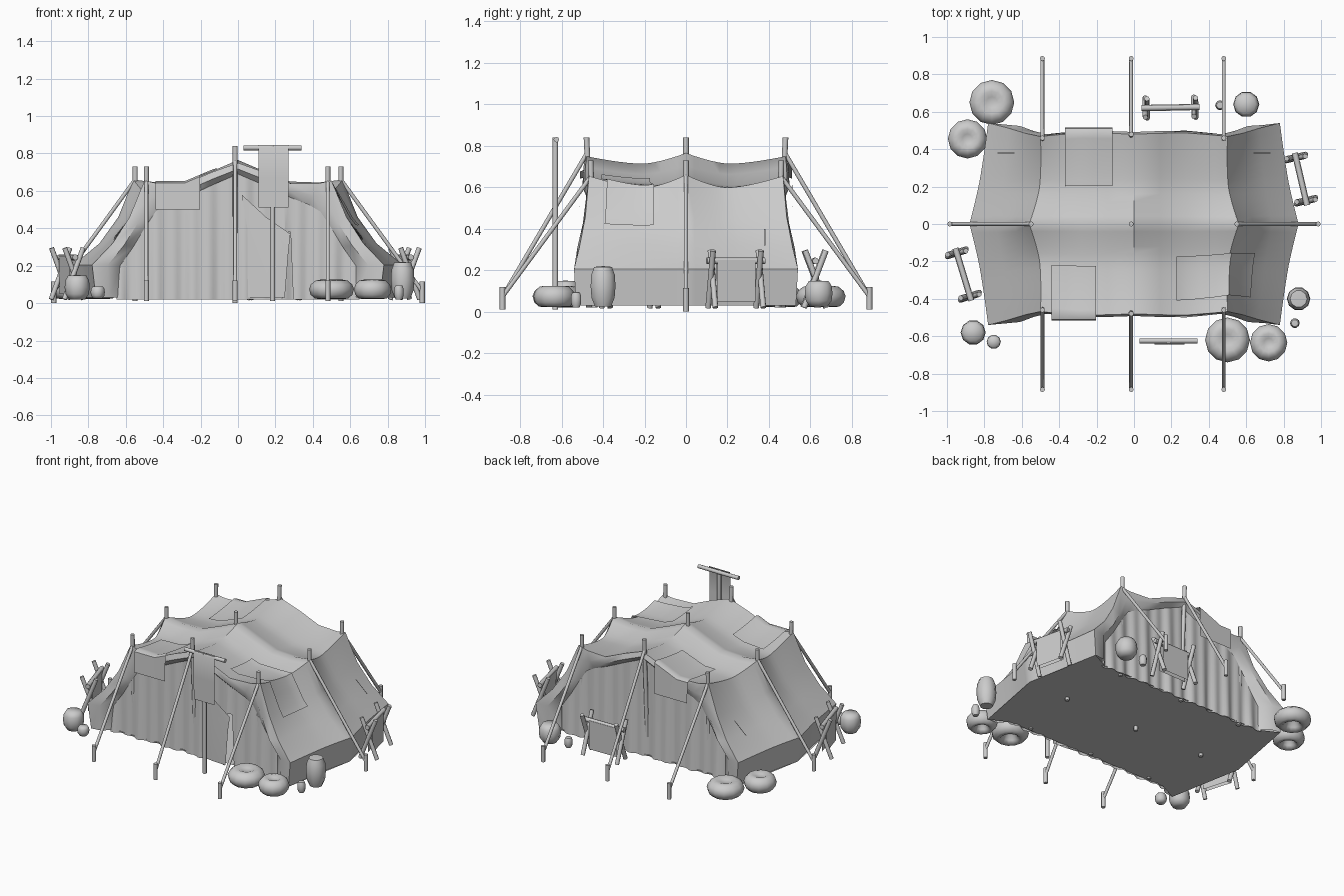
import bpy, bmesh, math
from mathutils import Vector, Matrix

cube = bpy.data.objects.get("Cube")
if cube:
    bpy.data.objects.remove(cube, do_unlink=True)

grey = bpy.data.materials.new("plain_grey")
grey.use_nodes = True
grey.diffuse_color = (0.6, 0.6, 0.6, 1)
grey.node_tree.nodes["Principled BSDF"].inputs["Base Color"].default_value = (0.6, 0.6, 0.6, 1)


def finish(name, bm, angle=35):
    mesh = bpy.data.meshes.new(name)
    bmesh.ops.recalc_face_normals(bm, faces=bm.faces)
    bm.to_mesh(mesh)
    bm.free()
    mesh.materials.append(grey)
    ob = bpy.data.objects.new(name, mesh)
    bpy.context.collection.objects.link(ob)
    bpy.ops.object.select_all(action='DESELECT')
    bpy.context.view_layer.objects.active = ob
    ob.select_set(True)
    bpy.ops.object.shade_smooth_by_angle(angle=math.radians(angle))
    return ob


def sheet(name, rows, closed=False, angle=35):
    """Skin a grid of points given as rows."""
    bm = bmesh.new()
    grid = [[bm.verts.new(p) for p in row] for row in rows]
    for a, b in zip(grid, grid[1:]):
        n = len(a)
        for i in range(n if closed else n - 1):
            j = (i + 1) % n
            bm.faces.new((a[i], a[j], b[j], b[i]))
    bmesh.ops.remove_doubles(bm, verts=bm.verts, dist=0.0001)
    return finish(name, bm, angle)


def rod(name, start, end, r=0.0135, sides=8):
    a, b = Vector(start), Vector(end)
    bm = bmesh.new()
    turn = (b - a).to_track_quat('Z', 'Y').to_matrix().to_4x4()
    bmesh.ops.create_cone(bm, cap_ends=True, segments=sides, radius1=r, radius2=r,
                          depth=(b - a).length,
                          matrix=Matrix.Translation((a + b) / 2) @ turn)
    return finish(name, bm, 50)


def lathe(name, x, y, profile, sides=12):
    rows = []
    for r, z in profile:
        rows.append([(x + r * math.cos(math.tau * k / sides),
                      y + r * math.sin(math.tau * k / sides), z) for k in range(sides)])
    return sheet(name, rows, True, 60)


# Tent canopy: nine stations from ridge to hem; v runs front to back
def station(k, v):
    a = min(abs(v), 1)
    t = min(a / .42, (1 - a) / .58, 1)
    s = 1 - (1 - t) ** 1.5
    x, y, z = [
        (0, .48, .765 - .015 * a - .045 * s),
        (.14, .485, .705 - .005 * a - .04 * s),
        (.28, .487, .65 - .01 * a - .035 * s),
        (.43, .475, .645 - .005 * a - .04 * s),
        (.56 - .06 * a - .03 * s, .468, .66 - .005 * a - .06 * s),
        (.64 - .06 * a - .02 * s, .485, .46 - .02 * s),
        (.74 - .07 * a - .01 * s, .512, .32),
        (.88 - .10 * a - .012 * s, .54, .205),
        (.86 - .10 * a - .012 * s, .53, .03)][k]
    return Vector((x, y * v, z))


def surface(u, v, lift=0.0):
    t = abs(u)
    k = min(int(t), 7)
    p = station(k, v).lerp(station(k + 1, v), t - k)
    p.x += lift * min(t / 5, 1)
    p.z += lift
    p.x *= -1 if u < 0 else 1
    return p


VS = [i / 12 - 1 for i in range(25)]
sheet("canopy", [[surface(u, v) for v in VS] for u in range(-8, 9)], angle=40)

# Ground sheet, narrowed between the corner flares
floor = bmesh.new()
half = [surface(8, -1), surface(8, 0), surface(8, 1), Vector((.63, .465, .03))]
ring = [Vector((.63, -.465, .03))] + half
ring += [Vector((-p.x, -p.y, p.z)) for p in ring]
floor.faces.new([floor.verts.new(p) for p in ring])
bmesh.ops.triangulate(floor, faces=floor.faces)
finish("ground_sheet", floor)

# Inner rim of the gable bands, matching the canopy stations
RIM = [(0, .69), (.14, .63), (.28, .565), (.38, .525), (.44, .49),
       (.50, .40), (.56, .30), (.63, .20), (.63, .03)]


def rim_height(x):
    x = abs(x)
    for (x0, z0), (x1, z1) in zip(RIM, RIM[1:]):
        if x0 <= x <= x1 and x1 > x0:
            return z0 + (z1 - z0) * (x - x0) / (x1 - x0)
    return RIM[-2][1]


for side, label in ((-1, "front"), (1, "back")):
    # Rolled band below the canopy edge
    rows = []
    for u in range(-8, 9):
        outer = surface(u, side)
        x, z = RIM[abs(u)]
        inner = Vector((math.copysign(x, u), side * .465, z))
        mid = outer.lerp(inner, .55)
        mid.y = outer.y + side * (.012 if abs(u) < 7 else -.01)
        rows.append([outer, mid, inner])
    sheet(label + "_band", rows, angle=50)

    # Pleated curtain, with a narrow doorway in the front
    cols = 88
    low, high = [], []
    for i in range(cols + 1):
        x = -.65 + 1.3 * i / cols
        fold = .012 * math.sin(x * 47) * math.cos(x * 19 + side)
        door = side < 0 and .24 < x < .29
        low.append(Vector((x, side * (.468 + 1.3 * fold), .38 if door else .02)))
        high.append(Vector((x, side * (.46 + .4 * fold), rim_height(x) + .02)))
    sheet(label + "_curtain", [low, [a.lerp(b, .5) for a, b in zip(low, high)], high], angle=30)

# Door flap beside the opening
sheet("door_flap", [[(.02, -.475, .58), (.15, -.485, .46), (.28, -.49, .37)],
                    [(.05, -.475, .40), (.16, -.49, .36), (.27, -.495, .28)],
                    [(.05, -.475, .03), (.15, -.49, .03), (.25, -.495, .03)]])


# Cloth patches laid over the canopy
def patch(name, us, v0, v1, hang=None, skew=0.0):
    n = 10
    rows = []
    for j in range(n + 1):
        f = j / n
        rows.append([surface(u, v0 + (v1 - v0) * f + skew * i / len(us), .012)
                     for i, u in enumerate(us)])
    if hang:
        side = math.copysign(1, v1)
        rows.append([Vector((p.x, side * .51, p.z - .01)) for p in rows[-1]])
        rows.append([Vector((p.x, side * .515, hang)) for p in rows[-1]])
    sheet(name, rows)


patch("front_patch", (-3.05, -3, -2.5, -2, -1.42), -.46, -1, .50)
patch("back_patch", (-2.55, -2, -1.5, -1, -.8), .42, 1, .50)
patch("side_patch", (1.6, 2, 2.5, 3, 3.5, 4, 4.5, 5, 5.3), -.84, -.36, None, .05)

# Slits on the slopes
for s in (-1, 1):
    sheet("slope_slit", [[(s * (.64 + d), .38 + w, .40 - d * .9) for d in (0, .09)]
                         for w in (-.003, .003)])

# Tent poles, guy ropes and pegs
for x, y, top in ((-.49, .46, .73), (-.015, .48, .84), (.48, .46, .73)):
    for s in (-1, 1):
        rod("tent_pole", (x, s * .44, .02), (x, s * y, top))
        rod("guy_rope", (x, s * y, top - .08), (x, s * .88, .08), .0105)
        rod("peg", (x, s * .885, .01), (x, s * .885, .12))
rod("centre_pole", (-.015, 0, 0), (-.015, 0, .84))
for s in (-1, 1):
    rod("side_pole", (s * .55, 0, .01), (s * .55, 0, .73))
    rod("side_rope", (s * .55, 0, .66), (s * .98, 0, .07), .0105)
    rod("side_peg", (s * .985, 0, 0), (s * .985, 0, .115))

# Banner on its stand
rod("banner_pole", (.185, -.63, .01), (.185, -.63, .84))
rod("banner_bar", (.03, -.625, .83), (.34, -.625, .83))
sheet("banner", [[(.11, y, z), (.27, y, z)] for y, z in
                 ((-.638, .845), (-.645, .83), (-.645, .67), (-.643, .51))])


# Drying racks: two crossed pairs, a bar and a hanging cloth
def rack(a, b):
    a, b = Vector(a), Vector(b)
    along = (b - a).normalized()
    across = Vector((-along.y, along.x, 0))
    up = Vector((0, 0, 1))
    for end in (a + along * .025, b - along * .025):
        for s in (-1, 1):
            shift = along * s * .005
            rod("rack_leg", end + shift - across * s * .055 + up * .02,
                end + shift + across * s * .05 + up * .295, .014)
    rod("rack_bar", a + up * .245, b + up * .245, .016)
    p, q = a + along * .05, b - along * .05
    sheet("rack_cloth", [[p + across * o + up * z, q + across * o + up * z]
                         for o, z in ((.015, .05), (.017, .25), (-.017, .25), (-.015, .05))])


rack((.04, .62, 0), (.35, .625, 0))
rack((.86, .38, 0), (.925, .10, 0))
rack((-.955, -.13, 0), (-.87, -.41, 0))

# Soft sacks, dimpled on top and hollow below
for x, y, r in ((-.76, .65, .12), (-.89, .455, .105), (.50, -.62, .12), (.72, -.635, .10)):
    lathe("sack", x, y, [(0, .108), (.25 * r, .113), (.5 * r, .125), (.72 * r, .12),
                         (.92 * r, .1), (r, .075), (.93 * r, .045), (.75 * r, .025),
                         (.55 * r, .022), (.38 * r, .04), (.3 * r, .07), (0, .08)])

# Jars and barrel
for name, x, y, r, z0, z1 in (("barrel", .88, -.40, .063, .025, .22),
                              ("small_jar", .86, -.53, .026, .02, .095),
                              ("wide_jar", -.86, -.58, .067, .02, .15),
                              ("low_jar", -.75, -.63, .038, .025, .09),
                              ("back_jar", .60, .64, .07, .025, .15),
                              ("back_small_jar", .46, .635, .026, .02, .09)):
    lathe(name, x, y, [(r * w, z0 + (z1 - z0) * h) for w, h in
                       ((0, 0), (.65, 0), (.93, .22), (1, .5), (.95, .78), (.72, .98), (0, 1))], 10)
